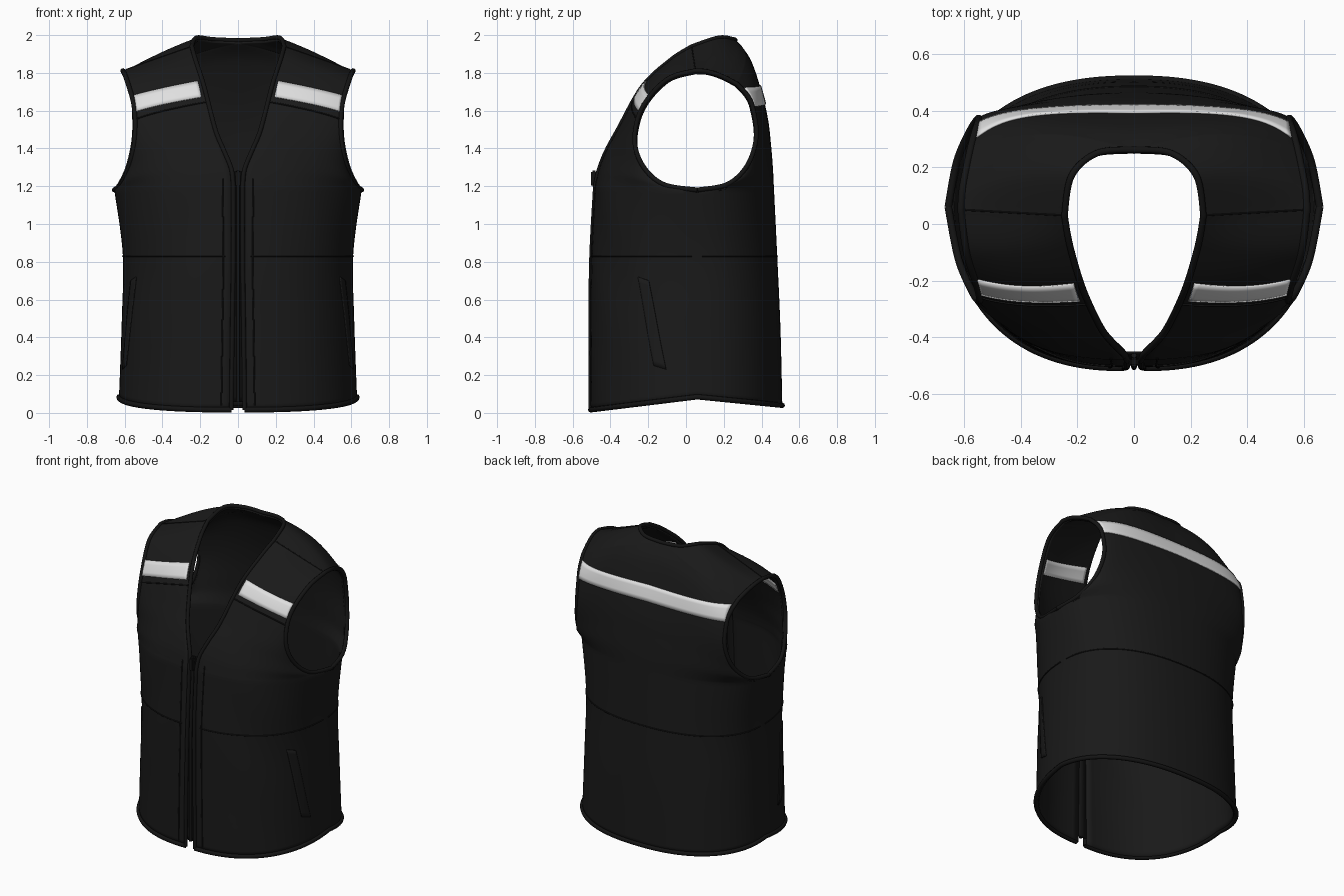
import bpy, bmesh
from math import sin, cos, pi
from mathutils import Vector

cube = bpy.data.objects.get("Cube")
if cube:
    bpy.data.objects.remove(cube)


def material(name, value):
    m = bpy.data.materials.new(name)
    m.use_nodes = True
    m.diffuse_color = (value, value, value, 1)
    bsdf = m.node_tree.nodes["Principled BSDF"]
    bsdf.inputs["Base Color"].default_value = (value, value, value, 1)
    bsdf.inputs["Roughness"].default_value = 0.8
    return m


FABRIC = material("black fabric", 0.010)
TRIM = material("dark trim", 0.007)
REFLECT = material("reflective silver", 0.74)

# Panel rows: inner edge, outer edge, roundness, outward swell
SIDE = [(.63, .06, .085), (.615, .06, .5), (.61, .06, .84), (.655, .06, 1.18)]
SHOULDER = ((.245, .03, 1.94), (.61, .05, 1.812), 0, 0)
FRONT = [
    ((.035, -.505, .016), SIDE[0], 1, 0),
    ((.03, -.505, .45), SIDE[1], 1, 0),
    ((.025, -.5, .83), SIDE[2], 1, 0),
    ((.025, -.48, 1.2), SIDE[3], 1, 0),
    ((.035, -.46, 1.29), (.62, -.12, 1.21), .9, 0),
    ((.075, -.42, 1.39), (.575, -.23, 1.31), .75, 0),
    ((.12, -.36, 1.5), (.547, -.272, 1.45), .6, 0),
    ((.18, -.23, 1.73), (.55, -.23, 1.62), .3, .01),
    ((.225, -.08, 1.87), (.59, -.1, 1.765), .1, .01),
    SHOULDER]
BACK = [
    ((0, .51, .04), SIDE[0], 1, 0),
    ((0, .5, .45), SIDE[1], 1, 0),
    ((0, .483, .83), SIDE[2], 1, 0),
    ((0, .465, 1.2), SIDE[3], 1, 0),
    ((0, .46, 1.3), (.625, .22, 1.21), 1, 0),
    ((0, .45, 1.42), (.58, .325, 1.31), .9, 0),
    ((0, .435, 1.55), (.55, .372, 1.46), .8, 0),
    ((0, .4, 1.7), (.55, .355, 1.61), .6, .01),
    ((0, .335, 1.88), (.56, .325, 1.68), .3, .025),
    ((0, .262, 1.972), (.575, .27, 1.74), .1, .05),
    ((.13, .25, 1.978), (.59, .2, 1.777), 0, .04),
    ((.22, .17, 1.986), (.605, .12, 1.805), 0, .02),
    SHOULDER]
BREAKS = {id(FRONT): (0, 3, 9), id(BACK): (0, 3, 9, 12)}
ROUND = 0.87


def row_at(panel, v):
    """Smooth interpolation of rows, with corners at the panel's breaks."""
    stops = BREAKS[id(panel)]
    lo, hi = next((a, b) for a, b in zip(stops, stops[1:]) if v <= b or b == stops[-1])
    i = min(max(int(v), lo), hi - 1)
    t = v - i
    flat = [(*r[0], *r[1], r[2], r[3]) for r in
            (panel[min(max(j, lo), hi)] for j in range(i - 1, i + 3))]
    return [b + .5 * t * (c - a + t * (2*a - 5*b + 4*c - d + t * (3*(b - c) + d - a)))
            for a, b, c, d in zip(*flat)]


def surface(panel, u, v):
    xi, yi, zi, xo, yo, zo, b, k = row_at(panel, v)
    ang = u * pi / 2
    fx = u + b * (max(sin(ang), 0) ** ROUND - u)
    fy = u + b * (1 - max(cos(ang), 0) ** ROUND - u)
    x, y, z = xi + (xo - xi) * fx, yi + (yo - yi) * fy, zi + (zo - zi) * fy
    out = -1 if panel is FRONT else 1
    swell = sin(pi * u)
    y += out * k * swell
    z += .5 * k * swell
    if panel is FRONT and v < 6:  # soft cloth folds
        y += .004 * swell * sin(11 * z + 14 * x) * sin(pi * v / 6)
    return Vector((x, y, z))


def at_height(panel, u, z, off):
    """Point on the panel at height z, lifted outward by off."""
    lo, hi = 0, 9
    for _ in range(24):
        mid = (lo + hi) / 2
        lo, hi = (mid, hi) if surface(panel, u, mid).z < z else (lo, mid)
    e = .01
    du = surface(panel, u + e, lo) - surface(panel, max(u - e, 0), lo)
    dv = surface(panel, u, lo + e) - surface(panel, u, max(lo - e, 0))
    n = du.cross(dv).normalized() * (1 if panel is FRONT else -1)
    return surface(panel, u, lo) + n * off


def add_grid(bm, fn, nu, nv, flip=False):
    g = [[bm.verts.new(fn(i / nu, j / nv)) for i in range(nu + 1)] for j in range(nv + 1)]
    for j in range(nv):
        for i in range(nu):
            q = [g[j][i], g[j][i + 1], g[j + 1][i + 1], g[j + 1][i]]
            bm.faces.new(q[::-1] if flip else q)


def finish(name, mesh, mat, thick=0, mirror=True):
    ob = bpy.data.objects.new(name, mesh)
    bpy.context.collection.objects.link(ob)
    mesh.materials.clear()
    mesh.materials.append(mat)
    if mirror:
        ob.modifiers.new("Mirror", 'MIRROR').merge_threshold = .002
    if thick:
        s = ob.modifiers.new("Solidify", 'SOLIDIFY')
        s.thickness, s.offset = thick, -1
    bpy.ops.object.select_all(action='DESELECT')
    bpy.context.view_layer.objects.active = ob
    ob.select_set(True)
    bpy.ops.object.shade_smooth_by_angle(angle=.8)


def from_bmesh(name, bm, mat, **kw):
    me = bpy.data.meshes.new(name)
    bm.to_mesh(me)
    bm.free()
    finish(name, me, mat, **kw)


def plate(name, panel, fn, mat, nu=24, nv=4, off=.007, thick=.007):
    """Thin patch on a panel; fn(a, b) gives (u, z)."""
    bm = bmesh.new()
    add_grid(bm, lambda a, b: at_height(panel, *fn(a, b), off), nu, nv, panel is BACK)
    from_bmesh(name, bm, mat, thick=thick)


def tube(name, pts, r, mirror=True):
    cu = bpy.data.curves.new(name, 'CURVE')
    cu.dimensions = '3D'
    cu.bevel_depth, cu.bevel_resolution = r, 2
    cu.use_fill_caps = True
    sp = cu.splines.new('POLY')
    sp.points.add(len(pts) - 1)
    for p, co in zip(sp.points, pts):
        p.co = (*co, 1)
    tmp = bpy.data.objects.new(name + "_path", cu)
    bpy.context.collection.objects.link(tmp)
    me = bpy.data.meshes.new_from_object(
        tmp.evaluated_get(bpy.context.evaluated_depsgraph_get()))
    bpy.data.objects.remove(tmp)
    finish(name, me, TRIM, mirror=mirror)


def edge(panel, u, v0, v1, n=48):
    return [surface(panel, u, v0 + (v1 - v0) * i / n) for i in range(n + 1)]


def across(panel, v, u0, u1, n=32):
    return [surface(panel, u0 + (u1 - u0) * i / n, v) for i in range(n + 1)]


# Vest body: front and back panels sewn along side and shoulder seams
bm = bmesh.new()
add_grid(bm, lambda a, b: surface(FRONT, a, b * 9), 30, 72)
add_grid(bm, lambda a, b: surface(BACK, a, b * 12), 30, 96, True)
bmesh.ops.remove_doubles(bm, verts=bm.verts, dist=.0008)
from_bmesh("vest_body", bm, FABRIC, thick=.02)

# Bound edges
tube("armhole_binding", edge(FRONT, 1, 3, 9) + edge(BACK, 1, 12, 3)[1:], .013)
tube("neck_binding", edge(FRONT, 0, 3.8, 9) + edge(BACK, 0, 12, 9)[1:], .012)
tube("hem_binding", across(FRONT, 0, 0, 1) + across(BACK, 0, 1, 0)[1:], .014)
tube("front_edge_binding", edge(FRONT, 0, 0, 3.9), .012)

# Seams
tube("front_waist_seam", [at_height(FRONT, .03 + .95 * i / 40, .83, .001) for i in range(41)], .004)
tube("back_waist_seam", [at_height(BACK, i / 41, .83, .001) for i in range(41)], .004)
tube("front_yoke_seam", [at_height(FRONT, .02 + .96 * i / 24, 1.645 - .09 * i / 24, .001)
                         for i in range(25)], .004)
tube("shoulder_seam", across(FRONT, 9, .04, .96), .003)
tube("zip_flap_seam", [at_height(FRONT, .04, .04 + 1.2 * i / 40, .001) for i in range(41)], .004)


# Reflective strips
def front_band(a, b):
    return .05 + .91 * a, 1.67 - .075 * a + .085 * b


plate("front_reflective_strip", FRONT, front_band, REFLECT)
plate("front_strip_lining", FRONT, front_band, REFLECT, off=-.021, thick=.004)
plate("back_reflective_strip", BACK, lambda a, b: (.97 * a, 1.635 - .015 * a + .1 * b), REFLECT)

# Slanted side pockets
plate("pocket_welt", FRONT, lambda a, b: (.77 - .11 * b + .075 * a, .25 + .47 * b - .02 * a),
      FABRIC, nu=6, nv=16, off=.006)

# Zip
zip_edge = edge(FRONT, 0, .15, 3.9)


def tape_point(a, b):
    p = zip_edge[round(b * 48)]
    return Vector((a * p.x, p.y + .006, p.z))


bm = bmesh.new()
add_grid(bm, tape_point, 1, 48)
from_bmesh("zip_tape", bm, TRIM, thick=.008)
tube("zip_teeth", [(0, p.y, p.z) for p in zip_edge], .01, mirror=False)

bm = bmesh.new()
bmesh.ops.create_cube(bm, size=1)
for vert in bm.verts:
    vert.co = Vector((vert.co.x * .028, vert.co.y * .03 - .487, vert.co.z * .085 + 1.24))
bmesh.ops.bevel(bm, geom=bm.edges[:], offset=.006, segments=2, affect='EDGES')
from_bmesh("zip_pull", bm, TRIM, mirror=False)
